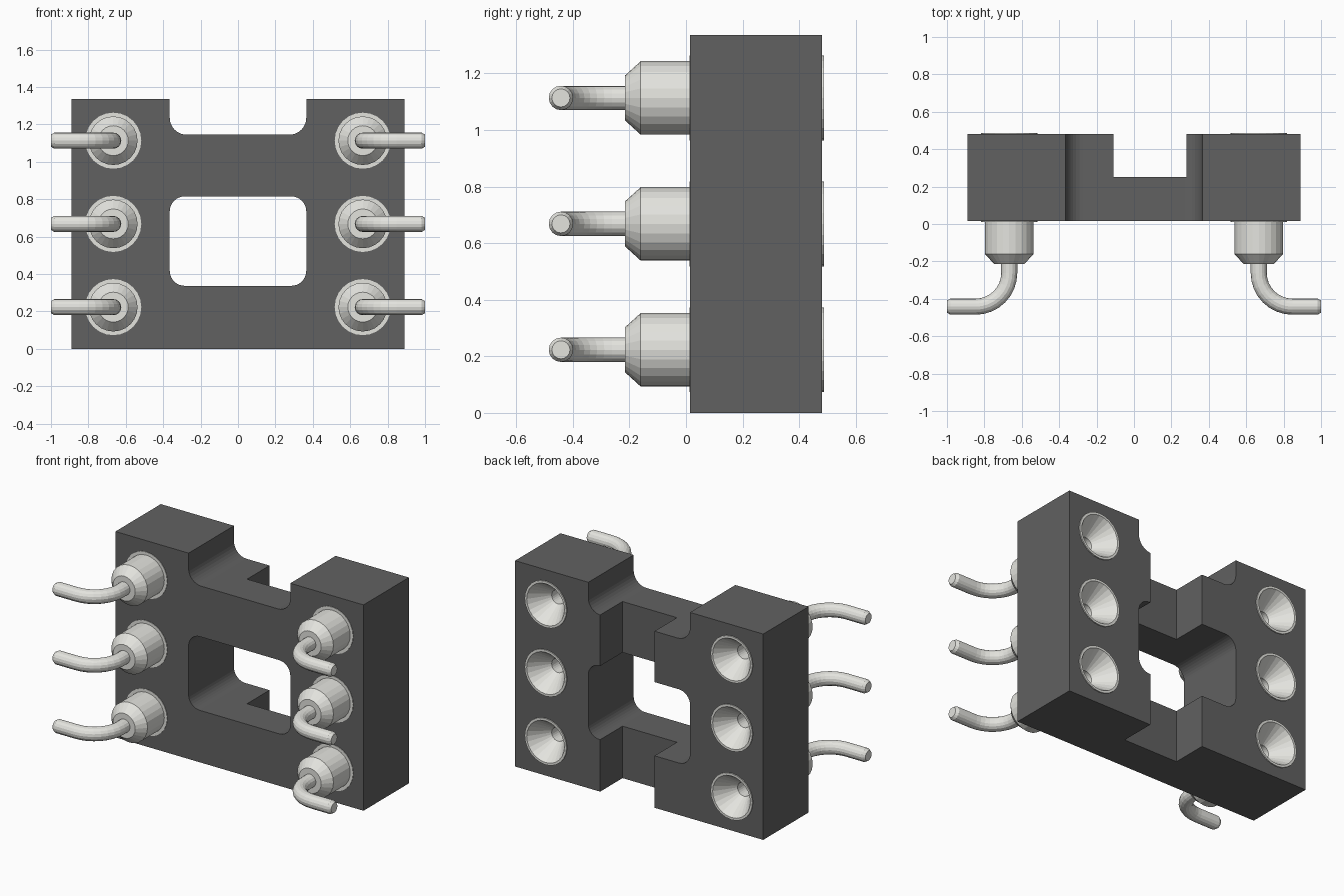
import bpy, bmesh
from math import sin, cos, pi

if "Cube" in bpy.data.objects:
    bpy.data.objects.remove(bpy.data.objects["Cube"])


def material(name, rgb):
    m = bpy.data.materials.new(name)
    m.diffuse_color = (*rgb, 1)
    m.use_nodes = True
    m.node_tree.nodes["Principled BSDF"].inputs["Base Color"].default_value = m.diffuse_color
    return m


dark = material("dark_plastic", (0.12, 0.12, 0.12))
metal = material("metal", (0.77, 0.77, 0.73))


def finish(bm, name, mat=None):
    bmesh.ops.recalc_face_normals(bm, faces=bm.faces)
    me = bpy.data.meshes.new(name)
    bm.to_mesh(me)
    bm.free()
    ob = bpy.data.objects.new(name, me)
    bpy.context.collection.objects.link(ob)
    if mat:
        me.materials.append(mat)
    return ob


def skin(bm, rings):
    """Join successive rings of points and cap both ends."""
    loops = [[bm.verts.new(p) for p in r] for r in rings]
    for a, b in zip(loops, loops[1:]):
        n = len(a)
        for i in range(n):
            j = (i + 1) % n
            bm.faces.new((a[i], a[j], b[j], b[i]))
    bm.faces.new(loops[0])
    bm.faces.new(loops[-1])


def ring_y(cx, cz, r, y, n=24):
    return [(cx + r * cos(2 * pi * i / n), y, cz + r * sin(2 * pi * i / n))
            for i in range(n)]


def block(name, x0, x1, y0, y1, z0, z1, r=0, mat=None):
    """Box along y, with its xz corners rounded by r."""
    pts = [(x0, z0), (x1, z0), (x1, z1), (x0, z1)]
    if r:
        pts = []
        corners = [(x1 - r, z1 - r), (x0 + r, z1 - r), (x0 + r, z0 + r), (x1 - r, z0 + r)]
        for k, (cx, cz) in enumerate(corners):
            for i in range(9):
                a = (k + i / 8) * pi / 2
                pts.append((cx + r * cos(a), cz + r * sin(a)))
    bm = bmesh.new()
    skin(bm, [[(x, y, z) for x, z in pts] for y in (y0, y1)])
    return finish(bm, name, mat)


PIN_X = 0.667
PINS = [(s, z) for s in (-1, 1) for z in (0.223, 0.668, 1.113)]

# Socket body with notch, window, rear channel and pin holes
body = block("socket_body", -0.89, 0.89, 0.015, 0.48, 0, 1.335, mat=dark)
cutters = [
    block("notch_cutter", -0.365, 0.365, -0.2, 0.7, 1.145, 1.7, 0.09),
    block("window_cutter", -0.365, 0.365, -0.2, 0.7, 0.337, 0.815, 0.08),
    block("channel_cutter", -0.11, 0.28, 0.25, 0.7, -0.2, 1.6),
]
for s, z in PINS:
    bm = bmesh.new()
    skin(bm, [ring_y(s * PIN_X, z, 0.147, y) for y in (-0.2, 0.7)])
    cutters.append(finish(bm, "hole_cutter"))
bpy.context.view_layer.objects.active = body
for c in cutters:
    c.hide_render = True
    mod = body.modifiers.new("cut", 'BOOLEAN')
    mod.operation = 'DIFFERENCE'
    mod.solver = 'EXACT'
    mod.object = c
    bpy.ops.object.modifier_apply(modifier=mod.name)
    bpy.data.objects.remove(c)

# Sleeve profile (radius, y): funnel at the back, chamfered barrel at the front
SLEEVE = [(0.045, 0.1), (0.045, 0.36), (0.135, 0.487), (0.15, 0.487), (0.15, 0.012),
          (0.13, 0.012), (0.13, -0.16), (0.08, -0.215)]

# Bent lead path: (outward offset, y, heading angle, radius)
BEND, LEAD_R, LEAD_Y = 0.18, 0.043, -0.442
lead = [(0, -0.2, 0, LEAD_R)]
for i in range(9):
    a = i / 8 * pi / 2
    lead.append((BEND * (1 - cos(a)), LEAD_Y + BEND * (1 - sin(a)), a, LEAD_R))
tip = 1 - PIN_X
lead += [(tip - 0.018, LEAD_Y, pi / 2, LEAD_R), (tip, LEAD_Y, pi / 2, 0.032)]

# Pins: sleeve plus lead, mirrored left and right
for s, z in PINS:
    side = "left" if s < 0 else "right"
    bm = bmesh.new()
    skin(bm, [ring_y(s * PIN_X, z, r, y) for r, y in SLEEVE])
    finish(bm, side + "_pin_sleeve", metal)
    bm = bmesh.new()
    rings = []
    for dx, y, a, r in lead:
        rings.append([(s * (PIN_X + dx + r * cos(t) * cos(a)),
                       y + r * cos(t) * sin(a), z + r * sin(t))
                      for t in (2 * pi * k / 16 for k in range(16))])
    skin(bm, rings)
    finish(bm, side + "_pin_lead", metal)
